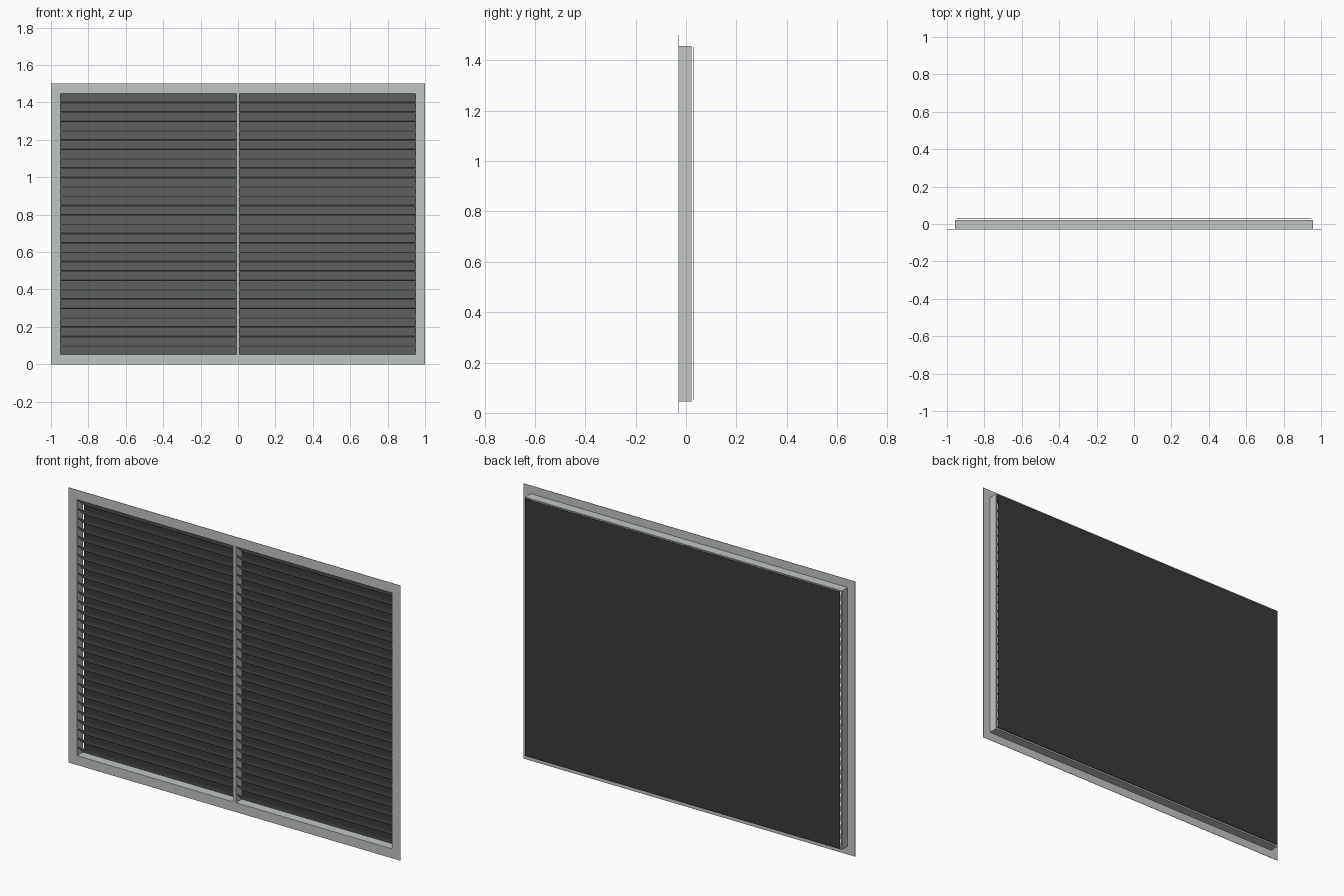
import bpy
import math

if "Cube" in bpy.data.objects:
    bpy.data.objects.remove(bpy.data.objects["Cube"])


def material(name, rgb):
    m = bpy.data.materials.new(name)
    m.diffuse_color = (*rgb, 1.0)
    m.use_nodes = True
    m.node_tree.nodes["Principled BSDF"].inputs["Base Color"].default_value = m.diffuse_color
    return m


METAL = material("light grey metal", (0.53, 0.56, 0.55))
DARK = material("dark mesh", (0.042, 0.042, 0.042))

W, H = 1.0, 1.5             # half width and height of the flange
IN_X, Z0, Z1 = 0.95, 0.05, 1.45   # opening
FRONT, BACK = -0.03, 0.022  # depth of the sleeve
PITCH = 0.05


def mesh_object(name, verts, faces, mat):
    me = bpy.data.meshes.new(name)
    me.from_pydata(verts, [], faces)
    me.materials.append(mat)
    ob = bpy.data.objects.new(name, me)
    bpy.context.collection.objects.link(ob)
    return ob


def box(name, x0, x1, y0, y1, z0, z1, mat):
    verts = [(x, y, z) for x in (x0, x1) for y in (y0, y1) for z in (z0, z1)]
    faces = [(0, 1, 3, 2), (4, 6, 7, 5), (0, 4, 5, 1),
             (2, 3, 7, 6), (0, 2, 6, 4), (1, 5, 7, 3)]
    return mesh_object(name, verts, faces, mat)


def ring(name, hx, za, zb, t, y0, y1, mat):
    """Rectangular frame: outer half width hx, heights za..zb, border t."""
    verts = []
    for y in (y0, y1):
        for d in (0, t):
            verts += [(-hx + d, y, za + d), (hx - d, y, za + d),
                      (hx - d, y, zb - d), (-hx + d, y, zb - d)]
    faces = []
    for i in range(4):
        j = (i + 1) % 4
        faces += [(i, j, 4 + j, 4 + i),              # front
                  (8 + j, 8 + i, 12 + i, 12 + j),    # back
                  (j, i, 8 + i, 8 + j),              # outside
                  (4 + i, 4 + j, 12 + j, 12 + i)]    # inside
    return mesh_object(name, verts, faces, mat)


# Front flange and the sleeve behind it
ring("flange", W, 0.0, H, 0.05, FRONT, FRONT + 0.002, METAL)
ring("sleeve", IN_X + 0.006, Z0 - 0.005, Z1 + 0.006, 0.006,
     FRONT + 0.001, BACK, METAL)

# Centre bar
box("centre_bar", -0.009, 0.009, FRONT, BACK, Z0, Z1, METAL)

# Sloping slats, front edge high and rear edge low, in both bays
T = 0.0015
for side, (xa, xb) in (("left", (-IN_X, -0.009)), ("right", (0.009, IN_X))):
    verts, faces = [], []
    for k in range(28):
        top = Z1 - k * PITCH
        low = top - PITCH + 0.001
        profile = [(FRONT + 0.001, top - 2 * T), (FRONT + 0.001 + T, top - T * 0.5),
                   (BACK, low + 2 * T), (BACK - T, low)]
        b = len(verts)
        verts += [(x, y, z) for x in (xa, xb) for y, z in profile]
        for i in range(4):
            j = (i + 1) % 4
            faces.append((b + i, b + j, b + 4 + j, b + 4 + i))
        faces += [(b + 3, b + 2, b + 1, b), (b + 4, b + 5, b + 6, b + 7)]
    mesh_object(side + "_slats", verts, faces, METAL)

# Dark screen just behind the sleeve
box("rear_screen", -IN_X, IN_X, 0.028, 0.03, Z0 + 0.001, Z1 + 0.002, DARK)
